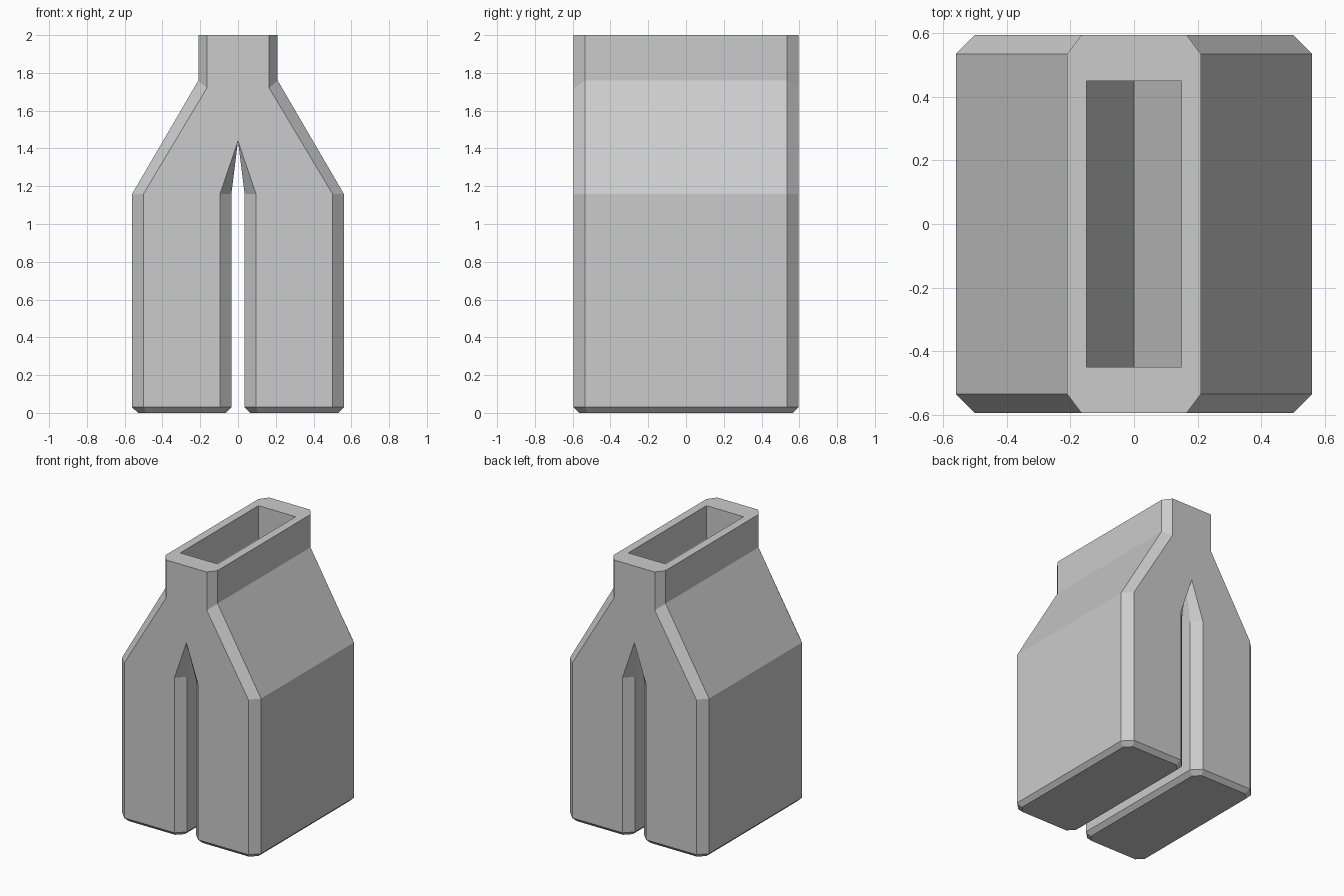
import bpy, bmesh

if "Cube" in bpy.data.objects:
    bpy.data.objects.remove(bpy.data.objects["Cube"])

Y, YC = 0.595, 0.535          # half depth, and half depth inside the chamfer
bm = bmesh.new()


def ring(points):
    return [bm.verts.new(p) for p in points]


def loft(a, b, closed=True):
    n = len(a)
    for i in range(n if closed else n - 1):
        j = (i + 1) % n
        bm.faces.new((a[i], a[j], b[j], b[i]))


def octagon(x0, x1, y, cut, z):
    c = cut
    return ring([(x0 + c, -y, z), (x1 - c, -y, z), (x1, c - y, z), (x1, y - c, z),
                 (x1 - c, y, z), (x0 + c, y, z), (x0, y - c, z), (x0, c - y, z)])


# Right leg: chamfered foot, straight shaft
foot = octagon(0.065, 0.53, Y - 0.03, 0.045, 0)
ankle = octagon(0.035, 0.56, Y, 0.06, 0.03)
knee = octagon(0.035, 0.56, Y, 0.06, 1.16)

# Shoulder: leans in to the neck outside and to the crotch ridge inside
neck = ring([(0, -Y, 1.44), (0.165, -Y, 1.72), (0.21, -YC, 1.76), (0.21, YC, 1.76),
             (0.165, Y, 1.72), (0, Y, 1.44), (0, YC, 1.44), (0, -YC, 1.44)])
bm.faces.new(foot)
loft(foot, ankle)
loft(ankle, knee)
loft(knee, neck)

# Neck walls and rim
rim = ring([(0, -Y, 2), (0.165, -Y, 2), (0.21, -YC, 2),
            (0.21, YC, 2), (0.165, Y, 2), (0, Y, 2)])
loft(neck[:6], rim, closed=False)

# Slot in the top with a V-shaped floor
slot = ring([(0, -0.45, 2), (0.15, -0.45, 2), (0.15, 0.45, 2), (0, 0.45, 2)])
bm.faces.new(rim + slot[::-1])
floor = ring([(0, -0.45, 1.5), (0.15, -0.45, 1.76), (0.15, 0.45, 1.76), (0, 0.45, 1.5)])
loft(slot, floor, closed=False)
bm.faces.new(floor)

# Mirror to the left half
bmesh.ops.mirror(bm, geom=bm.verts[:] + bm.edges[:] + bm.faces[:],
                 axis='X', merge_dist=0.0001)
bmesh.ops.remove_doubles(bm, verts=bm.verts[:], dist=0.0001)
bmesh.ops.recalc_face_normals(bm, faces=bm.faces[:])

mesh = bpy.data.meshes.new("forked_body")
bm.to_mesh(mesh)
bm.free()
bpy.context.collection.objects.link(bpy.data.objects.new("forked_body", mesh))
